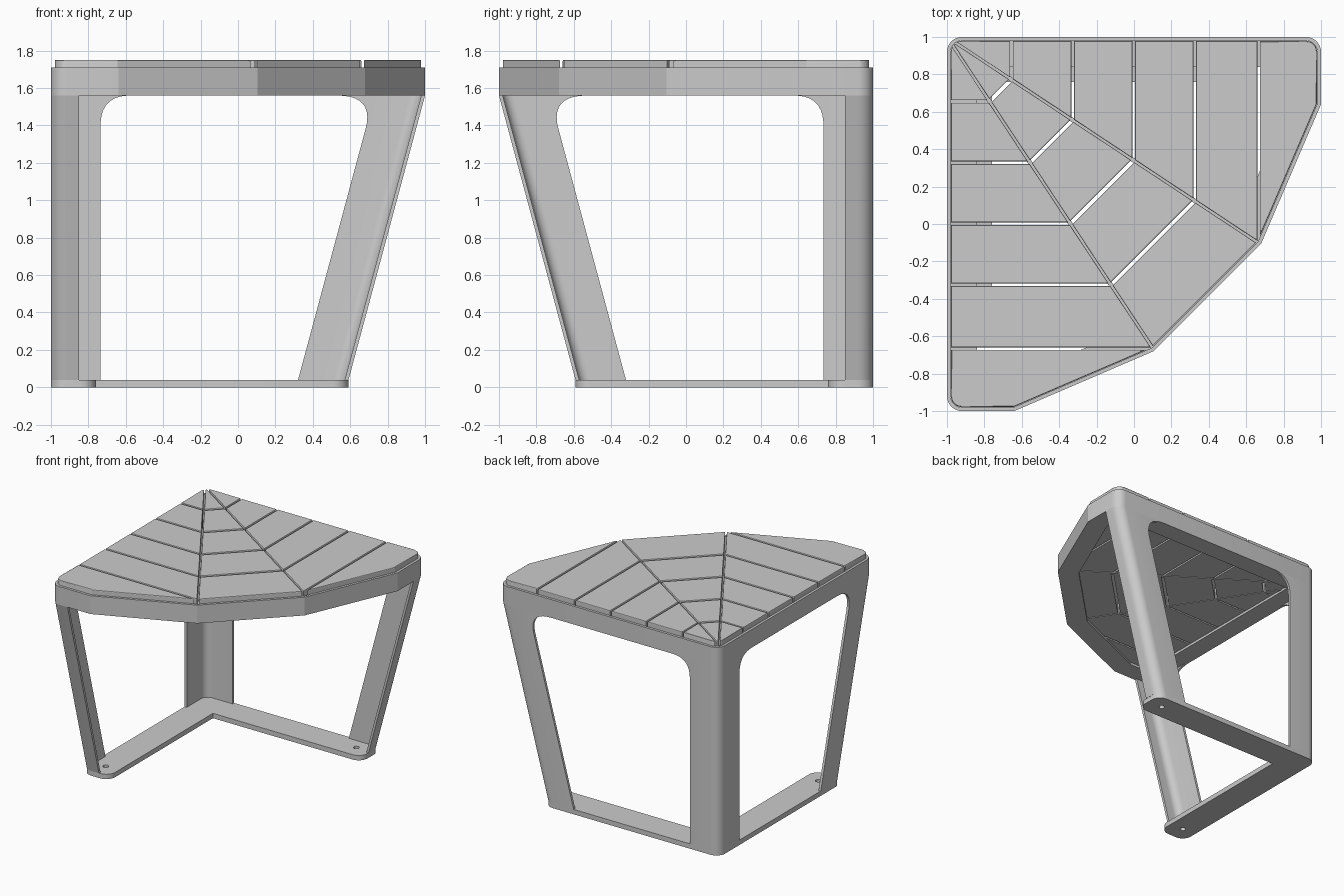
import bpy, bmesh
from math import sin, cos, pi
from mathutils import Vector, Matrix

cube = bpy.data.objects.get("Cube")
if cube:
    bpy.data.objects.remove(cube, do_unlink=True)

grey = bpy.data.materials.new("light_grey")
grey.use_nodes = True
grey.diffuse_color = (0.6, 0.6, 0.6, 1)
grey.node_tree.nodes["Principled BSDF"].inputs["Base Color"].default_value = grey.diffuse_color

# The table is symmetric about its diagonal
SWAP = Matrix(((0, -1, 0, 0), (-1, 0, 0, 0), (0, 0, 1, 0), (0, 0, 0, 1)))
SHEET, BEND = 0.02, 0.08
RIM_LOW, RIM_TOP, TOP = 1.56, 1.71, 1.75
SLAT_LOW = RIM_LOW + SHEET
BASE_TOP, LEAN = 0.04, 0.269


def finish(bm, name, swap=False):
    if swap:
        bm.transform(SWAP)
    bmesh.ops.recalc_face_normals(bm, faces=bm.faces)
    mesh = bpy.data.meshes.new(name)
    bm.to_mesh(mesh)
    bm.free()
    obj = bpy.data.objects.new(name, mesh)
    bpy.context.collection.objects.link(obj)
    mesh.materials.append(grey)
    bpy.ops.object.select_all(action='DESELECT')
    obj.select_set(True)
    bpy.context.view_layer.objects.active = obj
    bpy.ops.object.shade_smooth_by_angle(angle=pi / 10)


def loft(rings, closed=False):
    """Skin equal rings of points, capped or joined end to start."""
    bm = bmesh.new()
    rows = [[bm.verts.new(p) for p in ring] for ring in rings]
    pairs = list(zip(rows, rows[1:])) + ([(rows[-1], rows[0])] if closed else [])
    for a, b in pairs:
        for i in range(len(a)):
            bm.faces.new((a[i - 1], a[i], b[i], b[i - 1]))
    if not closed:
        bm.faces.new(rows[0])
        bm.faces.new(rows[-1])
    return bm


def at_z(points, z):
    return [(p[0], p[1], z) for p in points]


def rounded(points, radii, steps=8):
    """Round the corners of a 2D polygon that have a radius."""
    out = []
    for i, p in enumerate(points):
        if radii[i] <= 0:
            out.append(p)
            continue
        a = (points[i - 1] - p).normalized()
        b = (points[(i + 1) % len(points)] - p).normalized()
        half = a.angle(b) / 2
        centre = p + (a + b).normalized() * radii[i] / sin(half)
        mid = (p - centre).normalized()
        side = (a - b).normalized()
        for k in range(steps + 1):
            t = (pi / 2 - half) * (1 - 2 * k / steps)
            out.append(centre + radii[i] * (mid * cos(t) + side * sin(t)))
    return out


# Seven-sided outline, clockwise from the back corner
CORNERS = [Vector(p) for p in ((-1, 1), (1, 1), (1, 0.64), (0.68, -0.105),
                               (0.105, -0.68), (-0.64, -1), (-1, -1))]
ROUND = (1, 1, 0, 0, 0, 0, 1)


def outline(inset):
    """Outline moved inward by a distance, with three rounded corners."""
    pts = []
    for i, p in enumerate(CORNERS):
        a = (p - CORNERS[i - 1]).normalized()
        b = (CORNERS[(i + 1) % len(CORNERS)] - p).normalized()
        na, nb = Vector((a.y, -a.x)), Vector((b.y, -b.x))
        pts.append(p + (na + nb) * inset / (1 + na.dot(nb)))
    return rounded(pts, [r * max(BEND - inset, 0.01) for r in ROUND])


# Rim band with an inward flange along its bottom that carries the slats
profile = ((0, RIM_LOW), (0, RIM_TOP), (SHEET, RIM_TOP), (SHEET, SLAT_LOW),
           (0.16, SLAT_LOW), (0.16, RIM_LOW))
finish(loft([at_z(outline(d), z) for d, z in profile], closed=True), "rim")


def clip(poly, point, normal):
    """Keep the part of a convex polygon in front of a line."""
    out = []
    for i, q in enumerate(poly):
        p = poly[i - 1]
        dp, dq = (p - point).dot(normal), (q - point).dot(normal)
        if (dp < 0) != (dq < 0):
            out.append(p.lerp(q, dp / (dp - dq)))
        if dq >= 0:
            out.append(q)
    return out


def slat(poly, name, swap=False):
    clean = [p for i, p in enumerate(poly) if (p - poly[i - 1]).length > 0.004]
    bm = loft([at_z(clean, SLAT_LOW), at_z(clean, TOP)])
    edges = [e for e in bm.edges if all(v.co.z > TOP - 0.001 for v in e.verts)]
    bmesh.ops.bevel(bm, geom=edges, offset=0.006, segments=2, profile=0.5,
                    affect='EDGES', clamp_overlap=True)
    finish(bm, name, swap)


# Thick slats: straight ones along back and side, slanted ones between the two rays
start, ray_end = CORNERS[0], Vector((0.66, -0.098))
ray = (ray_end - start).normalized()
up = Vector((-ray.y, ray.x))
other_up = Vector((-up.y, -up.x))
deck = outline(SHEET + 0.002)
RAY_GAP, GAP, SLANT_GAP = 0.006, 0.007, 0.01
back_deck = clip(deck, start + up * RAY_GAP, up)
mid_deck = clip(deck, start - up * RAY_GAP, -up)
mid_deck = clip(mid_deck, start - other_up * RAY_GAP, -other_up)
gaps = [-0.655, -0.328, -0.002, 0.325, 0.666]
across = Vector((1, 0))
slant = Vector((1, -1)).normalized()
for i in range(len(gaps) + 1):
    back, mid = back_deck, mid_deck
    if i > 0:
        on_ray = start + ray * (gaps[i - 1] + 1) / ray.x
        back = clip(back, on_ray + across * GAP, across)
        mid = clip(mid, on_ray + slant * SLANT_GAP, slant)
    if i < len(gaps):
        on_ray = start + ray * (gaps[i] + 1) / ray.x
        back = clip(back, on_ray - across * GAP, -across)
        mid = clip(mid, on_ray - slant * SLANT_GAP, -slant)
    slat(back, f"back_slat_{i + 1}")
    slat(back, f"side_slat_{i + 1}", swap=True)
    if i < len(gaps):
        slat(mid, f"middle_slat_{i + 1}")


def bent_sheet(corner_x, arm_x, arm_y, sign):
    """Cross-section of a sheet bent round a corner on the back side."""
    def path(depth):
        r = BEND - depth
        arc = [(r * sin(k * pi / 16) - BEND, r * cos(k * pi / 16) - BEND) for k in range(9)]
        return [(-arm_x, -depth)] + arc + [(-depth, -arm_y)]
    return [(corner_x + sign * x, 1 + y) for x, y in path(0) + path(SHEET)[::-1]]


def fillet(tip, a, b):
    """Curved web between a leg and the rim, in the back sheet."""
    tip, a, b = Vector(tip), Vector(a), Vector(b)
    arc = [a * (1 - t) ** 2 + tip * 2 * t * (1 - t) + b * t * t
           for t in [k / 10 for k in range(11)]]
    return loft([[(p.x, y, p.y) for p in [tip] + arc] for y in (1 - SHEET, 1)])


# Back corner leg
post = bent_sheet(-1, 0.265, 0.265, -1)
finish(loft([at_z(post, BASE_TOP), at_z(post, RIM_LOW)]), "corner_leg")

for swap, side in ((False, "back"), (True, "side")):
    # Leaning end leg
    rings = [at_z(bent_sheet(1 - LEAN * (RIM_LOW - z), 0.27, 0.15, 1), z)
             for z in (BASE_TOP, RIM_LOW)]
    finish(loft(rings), f"{side}_leaning_leg", swap)

    # Rounded top corners of the opening
    finish(fillet((-0.735, RIM_LOW), (-0.735, 1.4), (-0.575, RIM_LOW)),
           f"{side}_corner_fillet", swap)
    finish(fillet((0.73, RIM_LOW), (0.682, 1.38), (0.53, RIM_LOW)),
           f"{side}_end_fillet", swap)

    # Flat bearer under the ray joint, flush with the slats
    a, b = start + ray * 0.1, ray_end - ray * 0.05
    strip = [a + up * 0.012, b + up * 0.012, b - up * 0.012, a - up * 0.012]
    finish(loft([at_z(strip, SLAT_LOW - 0.004), at_z(strip, SLAT_LOW + 0.004)]),
           f"{side}_bearer", swap)

# L-shaped floor plate with a bolt hole at each end
END, INNER = 0.59, 0.76
plate = [Vector(p) for p in ((-1, 1), (END, 1), (END, INNER), (-INNER, INNER),
                             (-INNER, -END), (-1, -END))]
loops = [rounded(plate, [BEND, BEND, BEND, 0, BEND, BEND])]
for cx, cy in ((0.46, 0.88), (-0.88, -0.46)):
    loops.append([(cx + 0.022 * cos(k * pi / 8), cy + 0.022 * sin(k * pi / 8)) for k in range(16)])
bm = bmesh.new()
for loop in loops:
    vs = [bm.verts.new(p) for p in at_z(loop, 0)]
    for i in range(len(vs)):
        bm.edges.new((vs[i - 1], vs[i]))
bmesh.ops.triangle_fill(bm, use_beauty=True, edges=bm.edges[:])
new = bmesh.ops.extrude_face_region(bm, geom=bm.faces[:])["geom"]
bmesh.ops.translate(bm, vec=(0, 0, BASE_TOP),
                    verts=[g for g in new if isinstance(g, bmesh.types.BMVert)])
finish(bm, "floor_plate")
